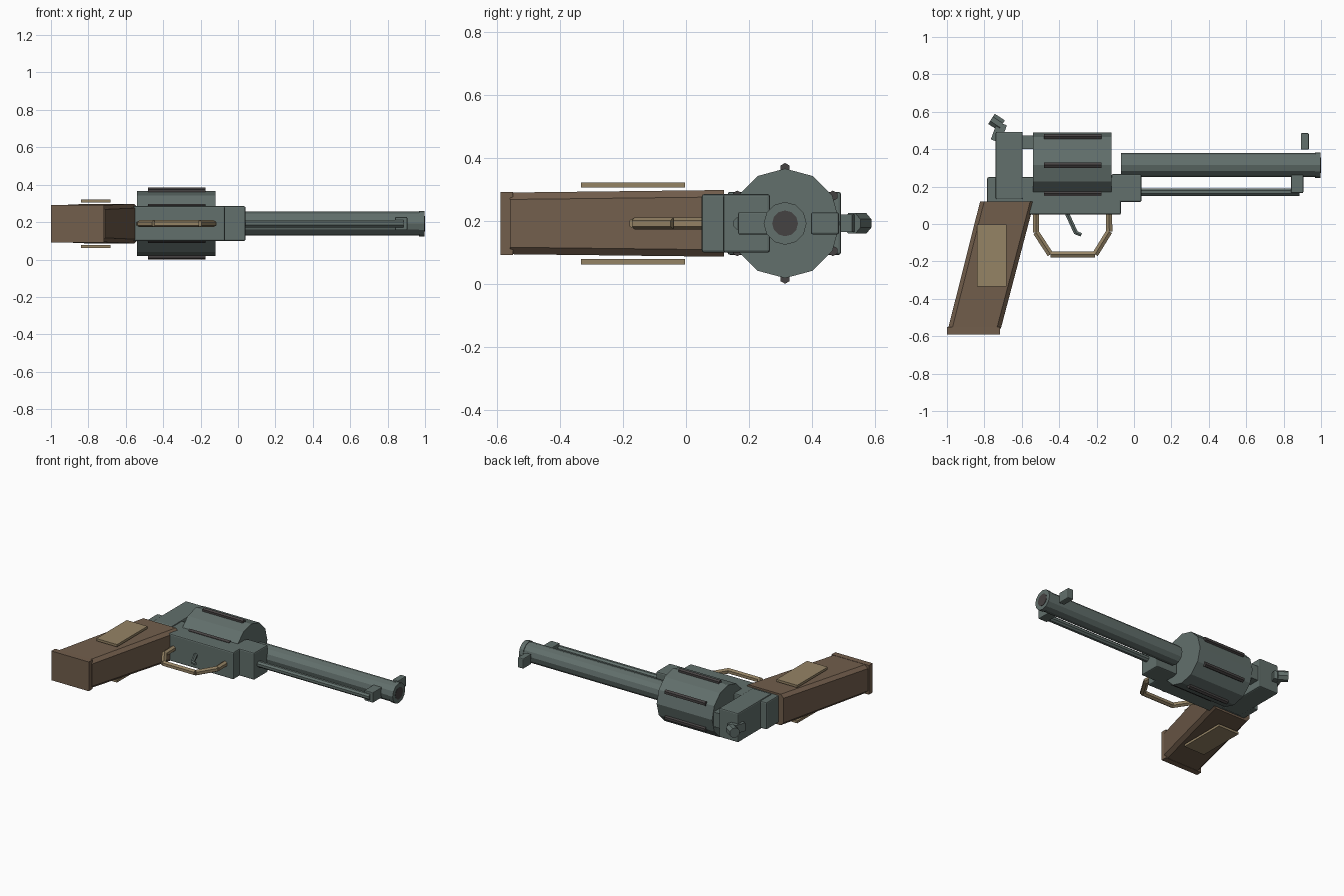
import bpy, bmesh, math
from mathutils import Vector, Matrix

if "Cube" in bpy.data.objects:
    bpy.data.objects.remove(bpy.data.objects["Cube"])

C = 0.192          # height of the centre plane
AXIS_Y = 0.315     # y of the barrel and drum axis


def material(name, rgb):
    m = bpy.data.materials.new(name)
    m.diffuse_color = (*rgb, 1)
    m.use_nodes = True
    m.node_tree.nodes["Principled BSDF"].inputs["Base Color"].default_value = m.diffuse_color
    return m


steel = material("blue_grey_steel", (0.122, 0.160, 0.149))
dark = material("dark_metal", (0.060, 0.054, 0.054))
wood = material("brown_wood", (0.168, 0.112, 0.072))
brass = material("dull_brass", (0.300, 0.228, 0.130))


def finish(name, bm, mat, bevel=0):
    bmesh.ops.recalc_face_normals(bm, faces=bm.faces)
    me = bpy.data.meshes.new(name)
    bm.to_mesh(me)
    bm.free()
    me.materials.append(mat)
    ob = bpy.data.objects.new(name, me)
    bpy.context.collection.objects.link(ob)
    if bevel:
        mod = ob.modifiers.new("edge", 'BEVEL')
        mod.width, mod.segments = bevel, 2
    return ob


def loft(name, sections, mat):
    """Join closed cross-sections of equal length and cap both ends."""
    bm = bmesh.new()
    rings = [[bm.verts.new(p) for p in s] for s in sections]
    n = len(rings[0])
    for a, b in zip(rings, rings[1:]):
        for i in range(n):
            j = (i + 1) % n
            bm.faces.new((a[i], a[j], b[j], b[i]))
    bm.faces.new(rings[0])
    bm.faces.new(rings[-1])
    return finish(name, bm, mat)


def box(name, x, y, half_z, mat, bevel=0, z=C, turn=0):
    """Box from x and y ranges, half thickness in z, turned about z."""
    bm = bmesh.new()
    size = Matrix.Diagonal((x[1] - x[0], y[1] - y[0], 2 * half_z, 1))
    place = Matrix.Translation(((x[0] + x[1]) / 2, (y[0] + y[1]) / 2, z))
    bmesh.ops.create_cube(bm, size=1, matrix=place @ Matrix.Rotation(turn, 4, 'Z') @ size)
    return finish(name, bm, mat, bevel)


def rod(name, a, b, r, sides, mat, phase=0):
    """Prism between two points, with a corner pointing up at phase 0."""
    a, b = Vector(a), Vector(b)
    u = Vector((0, 0, 1))
    v = u.cross((b - a).normalized())
    ring = [(u * math.cos(t) + v * math.sin(t)) * r
            for t in (phase + 2 * math.pi * i / sides for i in range(sides))]
    return loft(name, [[a + p for p in ring], [b + p for p in ring]], mat)


def along_x(name, x0, x1, r, sides, mat, y=AXIS_Y, z=C, phase=0):
    return rod(name, (x0, y, z), (x1, y, z), r, sides, mat, phase)


# frame
box("lower_frame", (-0.785, -0.07), (0.05, 0.25), 0.093, steel, 0.008)
box("front_block", (-0.12, 0.04), (0.118, 0.267), 0.093, steel, 0.008)
box("rear_post", (-0.74, -0.595), (0.132, 0.493), 0.1, steel, 0.008)
box("top_strap", (-0.62, -0.14), (0.402, 0.474), 0.05, steel)

# drum with six raised ribs
along_x("drum", -0.54, -0.12, 0.174, 12, steel)
for i in range(6):
    t = math.radians(60 * i)
    along_x(f"drum_rib_{i + 1}", -0.48, -0.173, 0.0165, 6, dark,
            AXIS_Y + 0.1755 * math.sin(t), C + 0.1755 * math.cos(t), t)

# barrel, muzzle and ejector rod
along_x("barrel", -0.07, 0.98, 0.064, 12, steel)
along_x("muzzle_ring", 0.967, 0.998, 0.068, 12, steel)
along_x("bore", 0.95, 1.0, 0.041, 12, dark)
along_x("ejector_rod", 0.02, 0.885, 0.021, 8, steel, y=0.17, phase=math.pi / 8)
box("ejector_lug", (0.84, 0.905), (0.166, 0.27), 0.035, steel, 0.004)
box("front_sight", (0.892, 0.935), (0.397, 0.486), 0.035, steel, 0.006)

# hammer
box("hammer_neck", (-0.75, -0.695), (0.44, 0.54), 0.028, steel, turn=math.radians(-20))
rod("hammer_spur", (-0.708, 0.527, C), (-0.762, 0.562, C), 0.035, 8, steel, math.pi / 8)


# grip: chamfered, slanted and slightly tapered
def grip_section(x0, x1, y, h, c=0.022):
    return [(x, y, C + z) for x, z in (
        (x0 + c, -h), (x1 - c, -h), (x1, -h + c), (x1, h - c),
        (x1 - c, h), (x0 + c, h), (x0, h - c), (x0, -h + c))]


loft("grip", [grip_section(-0.823, -0.533, 0.12, 0.106),
              grip_section(-0.994, -0.712, -0.56, 0.098)], wood)
box("grip_cap", (-1.0, -0.717), (-0.59, -0.55), 0.1, wood)
for side, label in ((1, "upper"), (-1, "lower")):
    box(f"grip_panel_{label}", (-0.84, -0.683), (-0.333, -0.003), 0.008,
        brass, z=C + side * 0.122)

# trigger
rod("trigger", (-0.36, 0.06, C), (-0.31, -0.048, C), 0.013, 6, steel)
rod("trigger_tip", (-0.315, -0.045, C), (-0.282, -0.058, C), 0.011, 6, steel)

# trigger guard made of straight segments
path = [(-0.525, 0.06), (-0.524, -0.045), (-0.447, -0.163),
        (-0.208, -0.163), (-0.132, -0.04), (-0.134, 0.06)]
for i, (p, q) in enumerate(zip(path, path[1:])):
    rod(f"trigger_guard_{i + 1}", (*p, C), (*q, C), 0.019, 6, brass)
